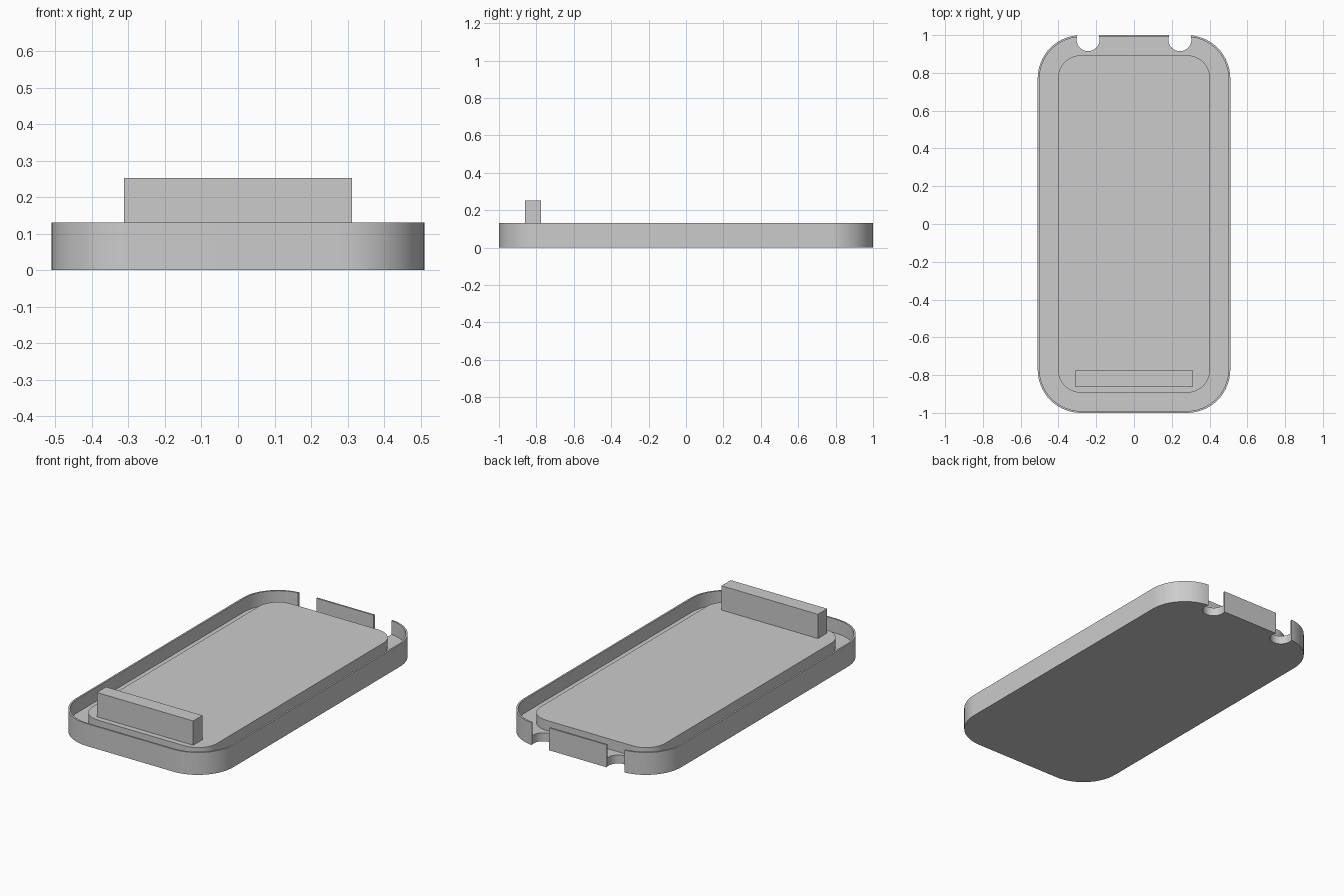
import bpy
import bmesh
from math import cos, sin, pi, radians

cube = bpy.data.objects.get("Cube")
if cube:
    bpy.data.objects.remove(cube, do_unlink=True)

# Single grey finish
grey = bpy.data.materials.new("plain_grey")
grey.use_nodes = True
grey.diffuse_color = (0.6, 0.6, 0.6, 1)
grey.node_tree.nodes["Principled BSDF"].inputs["Base Color"].default_value = (0.6, 0.6, 0.6, 1)

HALF_X, HALF_Y, CORNER = 0.51, 1.0, 0.23
FLOOR, PLATE_TOP, RIM, BAR_TOP = 0.05, 0.11, 0.131, 0.252


def rounded_outline(inset, steps=16):
    """Outline of the case, moved inward by inset."""
    r = CORNER - inset
    points = []
    for quarter, (sx, sy) in enumerate([(1, 1), (-1, 1), (-1, -1), (1, -1)]):
        cx, cy = sx * (HALF_X - CORNER), sy * (HALF_Y - CORNER)
        for i in range(steps + 1):
            a = (quarter + i / steps) * pi / 2
            points.append((cx + r * cos(a), cy + r * sin(a)))
    return points


def circle_outline(x, y, r, steps=48):
    return [(x + r * cos(2 * pi * i / steps), y + r * sin(2 * pi * i / steps))
            for i in range(steps)]


def prism(name, outline, z0, z1):
    """Extrude a flat outline from z0 up to z1."""
    bm = bmesh.new()
    base = bm.faces.new([bm.verts.new((x, y, z0)) for x, y in outline])
    top = bmesh.ops.extrude_face_region(bm, geom=[base])["geom"]
    bmesh.ops.translate(bm, vec=(0, 0, z1 - z0),
                        verts=[v for v in top if isinstance(v, bmesh.types.BMVert)])
    bmesh.ops.recalc_face_normals(bm, faces=bm.faces)
    mesh = bpy.data.meshes.new(name)
    bm.to_mesh(mesh)
    bm.free()
    mesh.materials.append(grey)
    obj = bpy.data.objects.new(name, mesh)
    bpy.context.collection.objects.link(obj)
    return obj


def activate(obj):
    bpy.ops.object.select_all(action="DESELECT")
    obj.select_set(True)
    bpy.context.view_layer.objects.active = obj


def cut(obj, cutter):
    cutter.hide_render = True
    activate(obj)
    mod = obj.modifiers.new("cut", "BOOLEAN")
    mod.operation = "DIFFERENCE"
    mod.solver = "EXACT"
    mod.object = cutter
    bpy.ops.object.modifier_apply(modifier=mod.name)
    bpy.data.objects.remove(cutter, do_unlink=True)


# Shallow tray with a thin rim and two round notches at the back
tray = prism("tray", rounded_outline(0), 0, RIM)
cut(tray, prism("pocket_cutter", rounded_outline(0.01), FLOOR, RIM + 0.1))
for side in (-1, 1):
    cut(tray, prism("notch_cutter", circle_outline(side * 0.243, 0.976, 0.061), -0.1, RIM + 0.1))

# Raised plate on the tray floor
plate = prism("raised_plate", rounded_outline(0.107), FLOOR, PLATE_TOP)

# Upright bar near the front
bar = prism("front_bar", [(-0.3125, -0.861), (0.3125, -0.861), (0.3125, -0.775), (-0.3125, -0.775)],
            PLATE_TOP, BAR_TOP)

for part in (tray, plate, bar):
    activate(part)
    bpy.ops.object.shade_smooth_by_angle(angle=radians(30))
